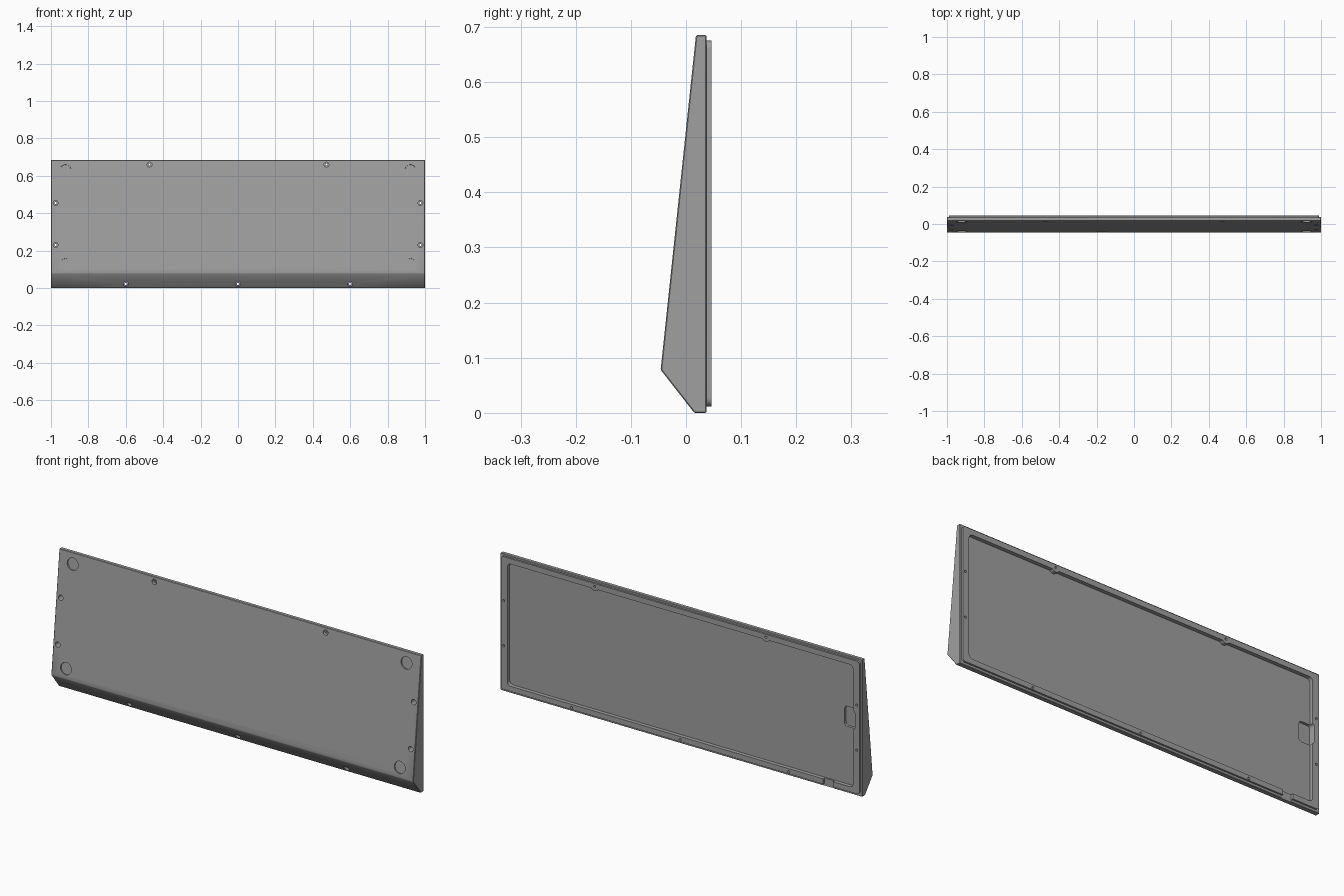
import bpy, bmesh, math
from mathutils import Matrix, Vector

if "Cube" in bpy.data.objects:
    bpy.data.objects.remove(bpy.data.objects["Cube"], do_unlink=True)

grey = bpy.data.materials.new("mid_grey")
grey.use_nodes = True
grey.diffuse_color = (0.35, 0.35, 0.35, 1)
grey.node_tree.nodes["Principled BSDF"].inputs["Base Color"].default_value = grey.diffuse_color


def prism(name, outline, direction):
    """Extrude a closed 3D outline along a direction."""
    bm = bmesh.new()
    face = bm.faces.new([bm.verts.new(p) for p in outline])
    ext = bmesh.ops.extrude_face_region(bm, geom=[face])
    moved = [v for v in ext["geom"] if isinstance(v, bmesh.types.BMVert)]
    bmesh.ops.translate(bm, verts=moved, vec=direction)
    bmesh.ops.recalc_face_normals(bm, faces=bm.faces)
    mesh = bpy.data.meshes.new(name)
    bm.to_mesh(mesh)
    bm.free()
    obj = bpy.data.objects.new(name, mesh)
    bpy.context.collection.objects.link(obj)
    mesh.materials.append(grey)
    return obj


def plate(name, x0, x1, z0, z1, y0, y1, r, steps=6):
    """Upright plate with rounded corners."""
    pts = []
    for i, (cx, cz) in enumerate([(x1 - r, z1 - r), (x0 + r, z1 - r),
                                  (x0 + r, z0 + r), (x1 - r, z0 + r)]):
        for k in range(steps + 1):
            a = math.pi / 2 * (i + k / steps)
            pts.append((cx + r * math.cos(a), y0, cz + r * math.sin(a)))
    return prism(name, pts, Vector((0, y1 - y0, 0)))


def rod(name, x, z, r, y0, y1, sides=24):
    """Cylinder running front to back."""
    ring = [2 * math.pi * k / sides for k in range(sides)]
    return prism(name, [(x + r * math.cos(a), y0, z + r * math.sin(a)) for a in ring],
                 Vector((0, y1 - y0, 0)))


def apply(obj, mod):
    bpy.context.view_layer.objects.active = obj
    bpy.ops.object.modifier_apply(modifier=mod.name)


def combine(obj, other, operation="DIFFERENCE"):
    """Boolean with a helper, which is then removed."""
    mod = obj.modifiers.new("bool", "BOOLEAN")
    mod.operation, mod.solver, mod.object = operation, "EXACT", other
    bpy.context.view_layer.update()
    apply(obj, mod)
    bpy.data.objects.remove(other, do_unlink=True)


BACK, RIM, FLOOR = 0.037, 0.046, 0.027
CREASE, TOP = Vector((-1, -0.046, 0.078)), Vector((-1, 0.018, 0.685))

# Wedge-shaped case body
case = prism("case_body", [CREASE, TOP, (-1, BACK, 0.685), (-1, BACK, 0), (-1, 0.015, 0)],
             Vector((2, 0, 0)))
bevel = case.modifiers.new("bevel", "BEVEL")
bevel.width, bevel.segments = 0.002, 1
apply(case, bevel)

# Raised rim on the back
combine(case, plate("rim", -0.99, 0.99, 0.012, 0.675, 0.03, RIM, 0.015), "UNION")

# Pocket, leaving round bosses around the top screws
top_screws = [(s * 0.473, 0.66) for s in (-1, 1)]
pocket = plate("pocket", -0.955, 0.955, 0.038, 0.648, FLOOR, 0.1, 0.02)
for x, z in top_screws:
    combine(pocket, rod("boss", x, z, 0.022, 0, 0.2))
combine(case, pocket)

# Connector recess and cable gap at one end
combine(case, plate("connector_recess", -0.965, -0.895, 0.325, 0.425, 0.014, 0.1, 0.015))
combine(case, plate("cable_gap", -0.845, -0.79, -0.02, 0.06, 0.034, 0.1, 0.004))

# Counterbored screw holes
side_screws = [(s * 0.975, z) for s in (-1, 1) for z in (0.23, 0.455)]
bottom_screws = [(x, 0.022) for x in (-0.6, 0, 0.6)]
for x, z in top_screws + side_screws + bottom_screws:
    combine(case, rod("counterbore", x, z, 0.013, -0.1, 0.03))
    combine(case, rod("screw_hole", x, z, 0.006, -0.1, 0.1, 16))

# Shallow round foot recesses, square to the sloping front
slope = TOP - CREASE
tilt = math.atan2(slope.y, slope.z)
for x in (-0.922, 0.922):
    for z in (0.128, 0.63):
        foot = rod("foot_recess", 0, 0, 0.03, -0.02, 0.007, 32)
        y = CREASE.y + slope.y * (z - CREASE.z) / slope.z
        foot.data.transform(Matrix.Translation((x, y, z)) @ Matrix.Rotation(-tilt, 4, "X"))
        combine(case, foot)

# Smooth the round walls only
bpy.ops.object.select_all(action="DESELECT")
case.select_set(True)
bpy.context.view_layer.objects.active = case
bpy.ops.object.shade_smooth_by_angle(angle=math.radians(30))
